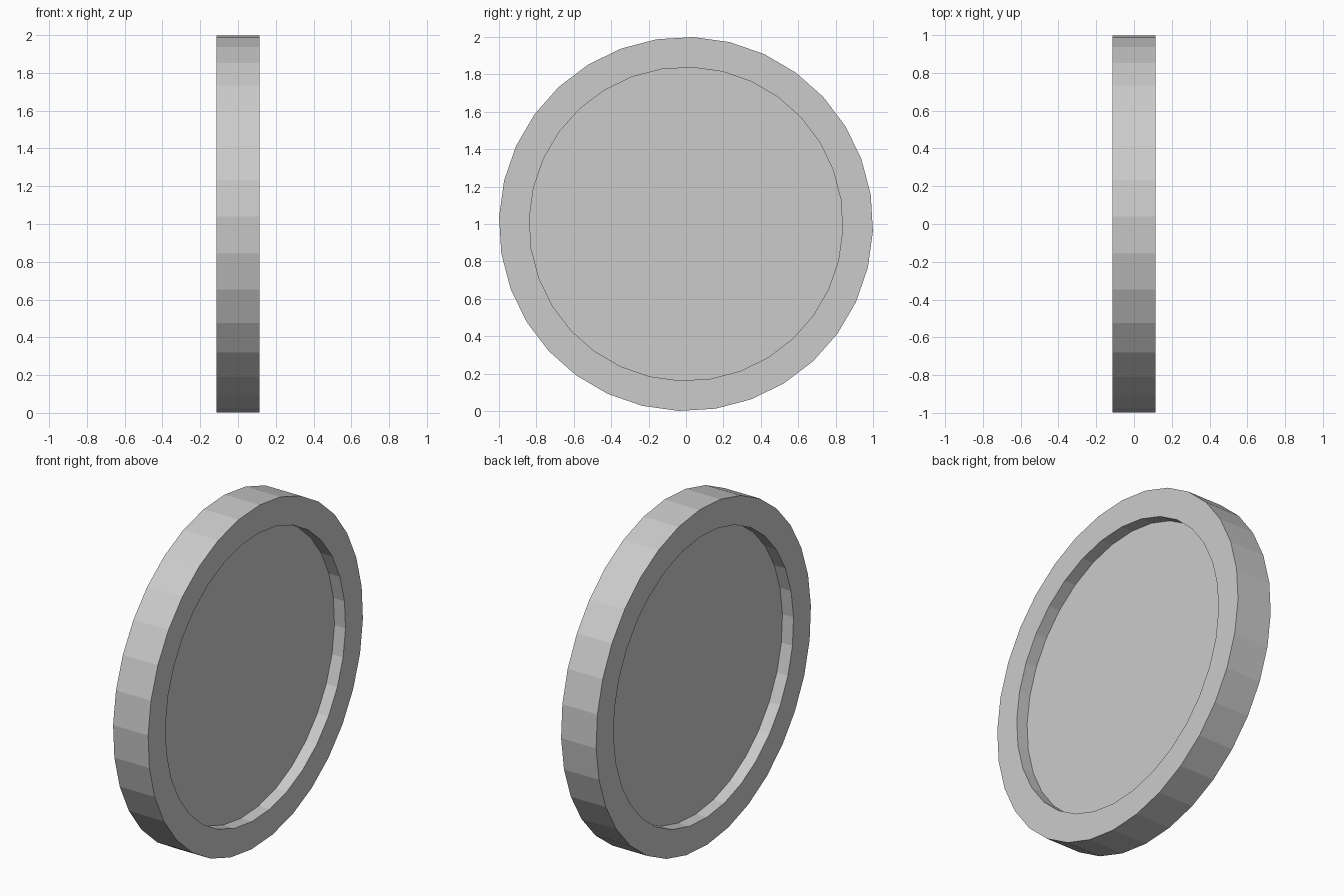
import bpy, bmesh, math

if "Cube" in bpy.data.objects:
    bpy.data.objects.remove(bpy.data.objects["Cube"])

SIDES = 32
OFFSET = math.radians(-2.2)

# closed half profile of the disc: (x along axis, radius)
PROFILE = [(0.042, 0.838), (0.114, 0.838), (0.114, 1.0),
           (-0.114, 1.0), (-0.114, 0.838), (-0.042, 0.838)]

bm = bmesh.new()


def ring(x, r):
    angles = [OFFSET + 2 * math.pi * i / SIDES for i in range(SIDES)]
    return [bm.verts.new((x, r * math.cos(a), 1 + r * math.sin(a))) for a in angles]


# rim walls between successive rings
rings = [ring(x, r) for x, r in PROFILE]
for a, b in zip(rings, rings[1:]):
    for i in range(SIDES):
        j = (i + 1) % SIDES
        bm.faces.new((a[i], a[j], b[j], b[i]))

# recessed flat faces on both sides
bm.faces.new(rings[0])
bm.faces.new(rings[-1])
bmesh.ops.recalc_face_normals(bm, faces=bm.faces[:])

mesh = bpy.data.meshes.new("rimmed_disc")
bm.to_mesh(mesh)
bm.free()
disc = bpy.data.objects.new("rimmed_disc", mesh)
bpy.context.collection.objects.link(disc)
